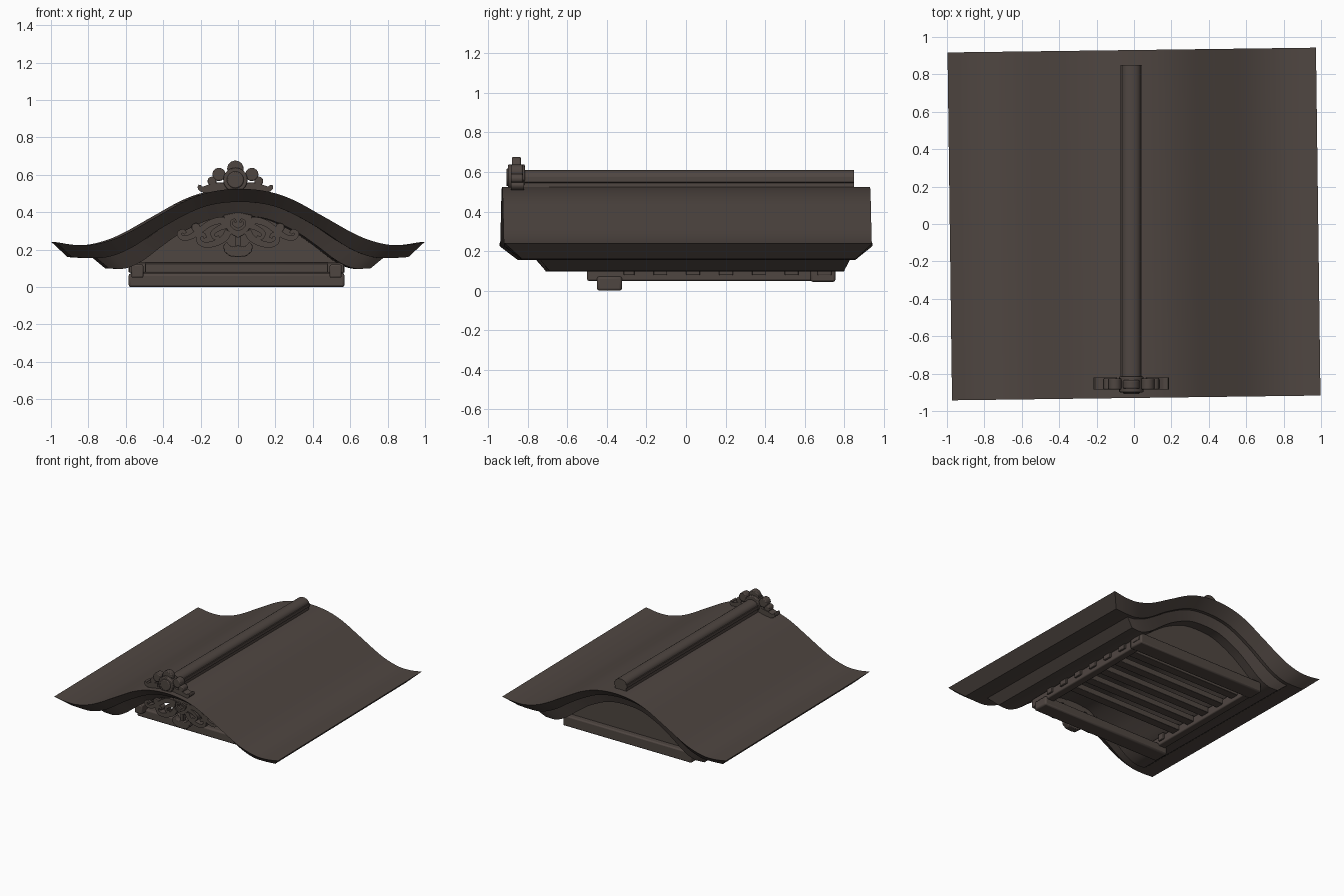
import bpy, bmesh, math
from mathutils import Vector, Matrix

if "Cube" in bpy.data.objects:
    bpy.data.objects.remove(bpy.data.objects["Cube"])

wood = bpy.data.materials.new("dark brown wood")
wood.diffuse_color = (0.078, 0.061, 0.053, 1)
wood.use_nodes = True
wood.node_tree.nodes["Principled BSDF"].inputs["Base Color"].default_value = wood.diffuse_color


def finish(name, bm, bevel=0.0, rot=0.0):
    bmesh.ops.recalc_face_normals(bm, faces=bm.faces)
    me = bpy.data.meshes.new(name)
    bm.to_mesh(me)
    bm.free()
    ob = bpy.data.objects.new(name, me)
    bpy.context.collection.objects.link(ob)
    me.materials.append(wood)
    ob.rotation_euler.z = rot
    if bevel:
        m = ob.modifiers.new("bevel", 'BEVEL')
        m.width, m.segments = bevel, 2
    bpy.ops.object.select_all(action='DESELECT')
    ob.select_set(True)
    bpy.context.view_layer.objects.active = ob
    bpy.ops.object.shade_smooth_by_angle(angle=math.radians(35))
    return ob


def loft(name, rings, **kw):
    """Skin a chain of closed rings and cap both ends."""
    bm = bmesh.new()
    vs = [[bm.verts.new(p) for p in r] for r in rings]
    n = len(vs[0])
    for a, b in zip(vs, vs[1:]):
        for k in range(n):
            bm.faces.new((a[k], a[(k + 1) % n], b[(k + 1) % n], b[k]))
    bm.faces.new(vs[0])
    bm.faces.new(vs[-1])
    return finish(name, bm, **kw)


def beam(name, x0, x1, y0, y1, z0, z1, bevel=0.008):
    return loft(name, [[(x, y0, z0), (x, y1, z0), (x, y1, z1), (x, y0, z1)]
                       for x in (x0, x1)], bevel=bevel)


def prism(name, outline, y0, y1, bevel=0.0):
    return loft(name, [[(x, y, z) for x, z in outline] for y in (y0, y1)], bevel=bevel)


def disc(name, x, z, r, y0, y1, n=24, bevel=0.006):
    return prism(name, [(x + r * math.cos(2 * math.pi * i / n), z + r * math.sin(2 * math.pi * i / n))
                        for i in range(n)], y0, y1, bevel)


def spline(pts, sub=6):
    """Catmull-Rom through 2D points."""
    p = [Vector(q) for q in pts]
    p = [2 * p[0] - p[1]] + p + [2 * p[-1] - p[-2]]
    out = []
    for i in range(1, len(p) - 2):
        for j in range(sub):
            t = j / sub
            a, b, c, d = p[i - 1:i + 3]
            out.append(0.5 * (2 * b + (c - a) * t + (2 * a - 5 * b + 4 * c - d) * t * t
                              + (3 * b - a - 3 * c + d) * t ** 3))
    return out + [p[-2]]


def arch(half):
    """Symmetric profile from the right half, centre first."""
    return spline([(-x, z) for x, z in reversed(half[1:])] + half)


def ribbon(name, pts, w0, w1, y0, y1):
    """Flat scroll of tapering width in the xz plane."""
    c = spline(pts, 5)
    rings = []
    for i, q in enumerate(c):
        d = (c[min(i + 1, len(c) - 1)] - c[max(i - 1, 0)]).normalized()
        w = (w0 + (w1 - w0) * i / (len(c) - 1)) / 2
        a, b = q + Vector((-d.y, d.x)) * w, q - Vector((-d.y, d.x)) * w
        rings.append([(a.x, y0, a.y), (b.x, y0, b.y), (b.x, y1, b.y), (a.x, y1, a.y)])
    return loft(name, rings)


def shell(name, top, bot, ty, by):
    rings = [[(t.x, ty[0], t.y), (t.x, ty[1], t.y), (b.x, by[1], b.y), (b.x, by[0], b.y)]
             for t, b in zip(top, bot)]
    return loft(name, rings, rot=0.013)


# Curved roof in two stepped layers
top = arch([(0, .525), (.15, .51), (.285, .465), (.44, .38), (.63, .275), (.77, .23), (.88, .225), (.985, .24)])
mid = arch([(0, .455), (.14, .442), (.26, .402), (.42, .315), (.58, .21), (.70, .162), (.80, .155), (.90, .16)])
mid2 = arch([(0, .457), (.13, .445), (.24, .412), (.38, .34), (.50, .26), (.60, .2), (.69, .168), (.77, .158)])
low = arch([(0, .38), (.11, .372), (.20, .345), (.32, .285), (.42, .215), (.52, .14), (.61, .1), (.70, .1)])
shell("roof_cover", top, mid, (-.93, .93), (-.84, .845))
shell("roof_underlayer", mid2, low, (-.75, .82), (-.70, .79))

# Back gable wall
inner = [(p.x, p.y + .02) for p in low if abs(p.x) < .56]
prism("back_gable_wall", [(-.55, .08)] + inner + [(.55, .08)], .67, .71)

# Beam frame under the roof
beam("front_tie_beam", -.585, .57, -.45, -.323, 0, .072, .012)
beam("back_tie_beam", -.575, .565, .63, .755, .045, .13, .01)
for s, n in ((-1, "left"), (1, "right")):
    c = s * .53 - .008
    beam(n + "_wall_plate", c - .032, c + .032, -.5, .74, .05, .12)
    beam(n + "_rafter_end", c - .045, c + .045, -.315, -.26, .078, .13, .004)
for i in range(6):
    y = -.13 + i * .166
    beam("joist_%d" % i, -.585, .57, y - .035, y + .035, .078, .125, .004)

# Ridge pole: narrow base with rounded cap
cx = -.014
ridge = [(cx - .05, .5), (cx + .05, .5), (cx + .05, .545), (cx + .057, .55), (cx + .057, .575)]
ridge += [(cx + .05 * math.cos(a), .575 + .035 * math.sin(a))
          for a in [math.pi * k / 10 for k in range(11)]]
ridge += [(cx - .057, .575), (cx - .057, .55), (cx - .05, .545)]
prism("ridge_pole", ridge, -.83, .85)

# Crest at the front end of the ridge
disc("crest_centre", cx, .573, .065, -.9, -.815)
disc("crest_boss", cx, .573, .045, -.908, -.89)
disc("crest_top", cx, .632, .044, -.88, -.835)
prism("crest_base", [(cx - .16, .505), (cx + .16, .505), (cx + .1, .56), (cx - .1, .56)], -.88, -.825, .004)
for s in (-1, 1):
    disc("crest_lobe", cx + s * .088, .602, .035, -.885, -.825)
    disc("crest_small_lobe", cx + s * .125, .566, .024, -.885, -.825)
    ribbon("crest_wing", [(cx + s * .08, .535), (cx + s * .13, .53), (cx + s * .17, .522),
                          (cx + s * .19, .532), (cx + s * .188, .545)], .05, .016, -.885, -.82)

# Pierced scroll ornament hanging under the front arch
Y0, Y1 = -.725, -.675
prism("ornament_hub", [(-.075, .385), (-.07, .32), (-.04, .285), (0, .262), (.04, .285),
                       (.07, .32), (.075, .385), (0, .40)], Y0 + .008, Y1, .004)
pend = [(0, .16), (.045, .165), (.075, .19), (.078, .225), (.06, .24), (.045, .222), (.025, .215)]
prism("ornament_pendant", pend + [(0, .222)] + [(-x, z) for x, z in reversed(pend[1:])], Y0, Y1, .004)
beam("ornament_stem", -.014, .014, Y0 + .01, Y1, .21, .29, .003)
for s in (-1, 1):
    R = lambda name, pts, a, b, d=0: ribbon(name, [(s * x, z) for x, z in pts], a, b, Y0 - d, Y1)
    R("ornament_heart_scroll", [(0, .305), (.03, .325), (.035, .35), (.018, .36), (.012, .345)], .018, .01, .008)
    R("ornament_upper_arm", [(.05, .345), (.10, .355), (.15, .34), (.20, .305), (.25, .27),
                             (.295, .262), (.315, .285), (.295, .3), (.28, .287)], .04, .018)
    R("ornament_lower_arm", [(.05, .30), (.075, .26), (.12, .235), (.17, .225), (.205, .24),
                             (.21, .27), (.185, .28), (.175, .262)], .04, .018)
    R("ornament_inner_curl", [(.06, .33), (.10, .315), (.135, .29), (.125, .262), (.10, .27)], .034, .014)
    disc("ornament_bud", s * .225, .318, .024, Y0, Y1, 16, .003)
